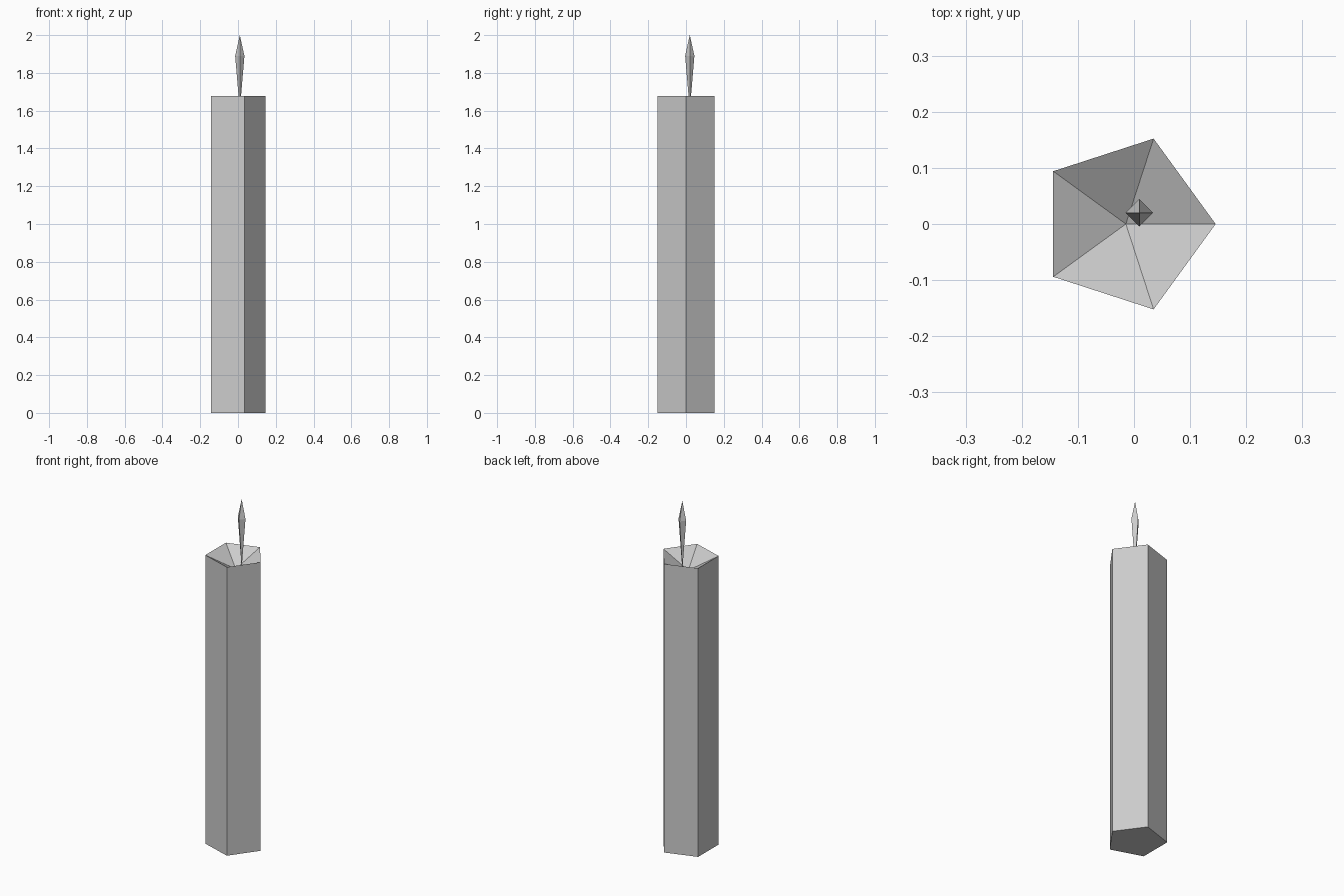
import bpy
import bmesh
import math

cube = bpy.data.objects.get("Cube")
if cube:
    bpy.data.objects.remove(cube, do_unlink=True)

# One plain grey for everything
grey = bpy.data.materials.new("light_grey")
grey.use_nodes = True
colour = (0.604, 0.604, 0.604, 1.0)
grey.diffuse_color = colour
grey.node_tree.nodes["Principled BSDF"].inputs["Base Color"].default_value = colour


def lathe(name, profile, sides, centre):
    """Flat-faced solid from (radius, z) points, bottom to top; radius 0 is a tip."""
    bm = bmesh.new()
    rings = []
    for radius, z in profile:
        count = sides if radius > 0 else 1
        rings.append([bm.verts.new((radius * math.cos(math.tau * i / sides),
                                    radius * math.sin(math.tau * i / sides), z))
                      for i in range(count)])
    for low, high in zip(rings, rings[1:]):
        for i in range(sides):
            j = (i + 1) % sides
            if len(low) == 1:
                bm.faces.new((low[0], high[j], high[i]))
            elif len(high) == 1:
                bm.faces.new((low[i], low[j], high[0]))
            else:
                bm.faces.new((low[i], low[j], high[j], high[i]))
    # Flat base where the profile does not start at a tip
    if len(rings[0]) > 1:
        bm.faces.new(rings[0][::-1])
    bmesh.ops.recalc_face_normals(bm, faces=bm.faces)
    mesh = bpy.data.meshes.new(name)
    bm.to_mesh(mesh)
    bm.free()
    mesh.materials.append(grey)
    obj = bpy.data.objects.new(name, mesh)
    obj.location = (centre[0], centre[1], 0)
    bpy.context.collection.objects.link(obj)
    return obj


# Five-sided wax column with a hollowed top
lathe("candle_body", [(0.16, 0.0), (0.16, 1.677), (0.0, 1.595)], 5, (-0.0145, 0.0))

# Slim four-sided flame rising from the hollow
lathe("flame", [(0.0, 1.60), (0.0245, 1.89), (0.0, 2.0)], 4, (0.0095, 0.02))
